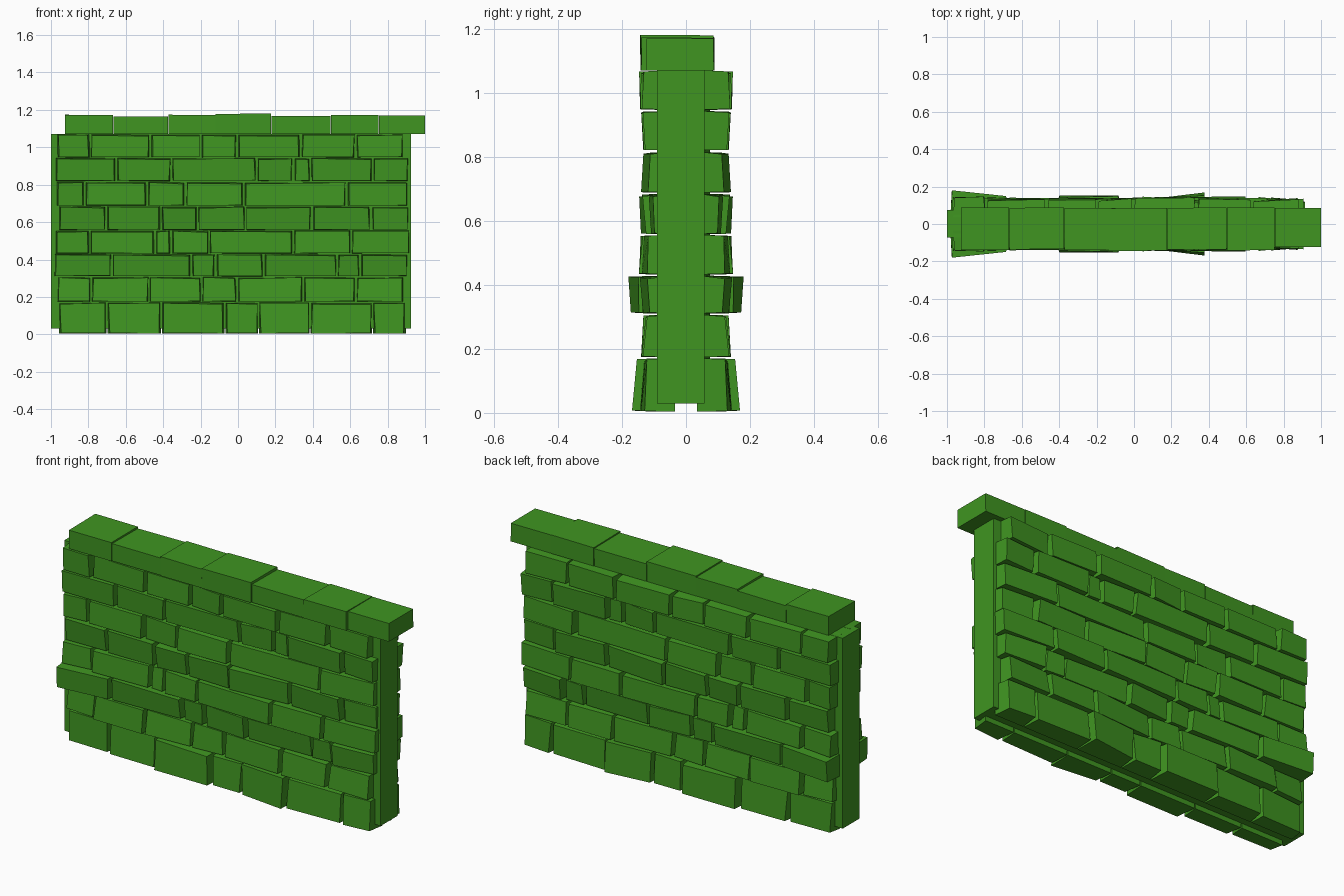
import bpy, random

random.seed(11)
mat = bpy.data.materials.new("green_stone")
mat.diffuse_color = (0.05, 0.30, 0.015, 1)


def block(name, corners):
    """Six-sided block; corners ordered bottom ring then top ring."""
    faces = [(3, 2, 1, 0), (4, 5, 6, 7), (0, 1, 5, 4),
             (1, 2, 6, 5), (2, 3, 7, 6), (3, 0, 4, 7)]
    me = bpy.data.meshes.new(name)
    me.from_pydata(corners, [], faces)
    me.materials.append(mat)
    ob = bpy.data.objects.new(name, me)
    bpy.context.collection.objects.link(ob)
    return ob


def j(a):
    return random.uniform(-a, a)


# Mortar core, slightly skewed from end to end
ring = [(-1, -0.072), (0.925, -0.09), (0.925, 0.058), (-1, 0.075)]
block("wall_core", [(x, y, z) for z in (0.03, 1.07) for x, y in ring])

# Courses: bottom z, top z, outer depth at bottom, outer depth at top, joints in x
courses = [
    (0.004, 0.172, 0.140, 0.132, [-.96, -.70, -.41, -.07, .11, .385, .72, .90]),
    (0.174, 0.308, 0.130, 0.118, [-.97, -.785, -.475, -.195, -.005, .348, .63, .89]),
    (0.310, 0.430, 0.122, 0.130, [-.985, -.675, -.25, -.12, .135, .53, .652, .91]),
    (0.432, 0.557, 0.134, 0.127, [-.98, -.79, -.443, -.357, -.155, .295, .605, .92]),
    (0.558, 0.686, 0.126, 0.134, [-.96, -.705, -.41, -.215, .04, .395, .71, .92]),
    (0.688, 0.816, 0.130, 0.125, [-.975, -.82, -.485, -.28, .03, .58, .915]),
    (0.820, 0.944, 0.126, 0.129, [-.98, -.652, -.355, .10, .295, .388, .722, .915]),
    (0.946, 1.071, 0.134, 0.132, [-.97, -.79, -.47, -.2, -.005, .335, .63, .885]),
]
# Stones set proud or back: (course, stone) -> added depth at left and right end
offsets = {(2, 0): (0.053, 0.024), (0, 4): (0.0, 0.024), (0, 0): (-0.03, -0.022),
           (0, 1): (-0.018, -0.01), (0, 2): (0.012, 0.012), (1, 0): (-0.02, -0.01),
           (4, 6): (-0.02, -0.03), (3, 4): (0.008, 0.014), (0, 6): (0.0, -0.008)}

g = 0.003
for r, (z0, z1, d0, d1, xs) in enumerate(courses):
    for s, (a, b) in enumerate(zip(xs, xs[1:])):
        a, b = a + g, b - g
        bl, br = offsets.get((r, s), (j(0.012), j(0.012)))
        e = lambda: random.uniform(0.003, 0.012)
        # Outer face: a little smaller and uneven in depth
        f = [(a + e(), -(d0 + bl + j(0.005)), z0 + e() / 3),
             (b - e(), -(d0 + br + j(0.005)), z0 + e() / 3),
             (b - e(), -(d1 + br + j(0.005)), z1 - e()),
             (a + e(), -(d1 + bl + j(0.005)), z1 - e())]
        k = [(a, -0.035, z0), (b, -0.035, z0), (b, -0.035, z1), (a, -0.035, z1)]
        ob = block(f"stone_{r + 1}_{s + 1}",
                   [f[0], f[1], k[1], k[0], f[3], f[2], k[2], k[3]])
        # Same stone on the back of the wall
        m = ob.modifiers.new("back_side", 'MIRROR')
        m.use_axis = (False, True, False)
        m.use_mirror_merge = False

# Coping stones along the top, overhanging on the right
cap_x = [-0.925, -0.667, -0.372, -0.12, 0.178, 0.495, 0.752, 1.0]
cap_top = [1.173, 1.164, 1.173, 1.179, 1.167, 1.172, 1.168]
cap_front = [-.139, -.135, -.140, -.142, -.136, -.140, -.124]
for i, (a, b) in enumerate(zip(cap_x, cap_x[1:])):
    a, b = a + 0.001, b - 0.001
    y0, y1 = cap_front[i], 0.087 + j(0.003)
    ring = [(a, y0), (b, y0), (b, y1), (a, y1)]
    block(f"coping_{i + 1}",
          [(x, y, 1.07) for x, y in ring] +
          [(x, y + j(0.002), cap_top[i] + j(0.002)) for x, y in ring])
